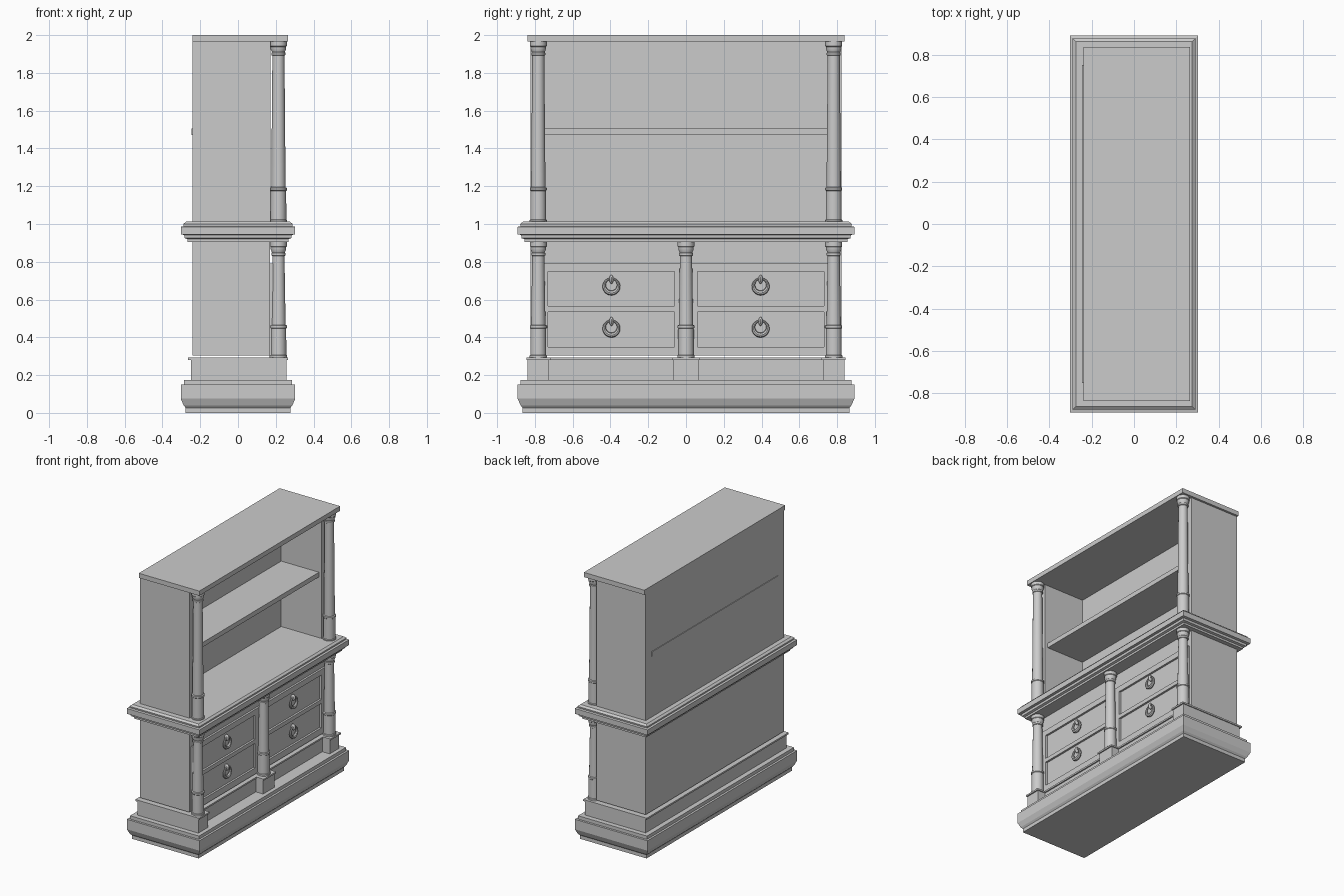
import bpy, bmesh, math
from mathutils import Matrix

if "Cube" in bpy.data.objects:
    bpy.data.objects.remove(bpy.data.objects["Cube"])


def finish(name, bm, smooth=False):
    bmesh.ops.recalc_face_normals(bm, faces=bm.faces)
    me = bpy.data.meshes.new(name)
    bm.to_mesh(me)
    bm.free()
    ob = bpy.data.objects.new(name, me)
    bpy.context.collection.objects.link(ob)
    if smooth:
        bpy.ops.object.select_all(action='DESELECT')
        ob.select_set(True)
        bpy.context.view_layer.objects.active = ob
        bpy.ops.object.shade_smooth_by_angle(angle=math.radians(35))
    return ob


def boxes(name, *specs):
    """Each spec is x0, x1, y0, y1, z0, z1."""
    bm = bmesh.new()
    for x0, x1, y0, y1, z0, z1 in specs:
        m = Matrix.Translation(((x0 + x1) / 2, (y0 + y1) / 2, (z0 + z1) / 2))
        m = m @ Matrix.Diagonal((x1 - x0, y1 - y0, z1 - z0, 1))
        bmesh.ops.create_cube(bm, size=1, matrix=m)
    return finish(name, bm)


def moulding(name, profile, hx=0.303, hy=0.891):
    """Rectangular moulding; profile is (inset, z) from bottom to top."""
    bm = bmesh.new()
    rings = []
    for d, z in profile:
        a, b = hx - d, hy - d
        rings.append([bm.verts.new((x, y, z)) for x, y in
                      ((-a, -b), (a, -b), (a, b), (-a, b))])
    for lo, hi in zip(rings, rings[1:]):
        for i in range(4):
            j = (i + 1) % 4
            bm.faces.new((lo[i], lo[j], hi[j], hi[i]))
    bm.faces.new(rings[0][::-1])
    bm.faces.new(rings[-1])
    return finish(name, bm)


def lathe(name, profile, loc, sides=24):
    """Turned part; profile is (radius, z)."""
    bm = bmesh.new()
    rings = [[bm.verts.new((loc[0] + r * math.cos(2 * math.pi * i / sides),
                            loc[1] + r * math.sin(2 * math.pi * i / sides), z))
              for i in range(sides)] for r, z in profile]
    for lo, hi in zip(rings, rings[1:]):
        for i in range(sides):
            j = (i + 1) % sides
            bm.faces.new((lo[i], lo[j], hi[j], hi[i]))
    bm.faces.new(rings[0][::-1])
    bm.faces.new(rings[-1])
    return finish(name, bm, True)


# base, waist and top mouldings
moulding("base_moulding", [(0.026, 0), (0.026, 0.027), (0.015, 0.04), (0.0, 0.075),
                           (0.0, 0.15), (0.016, 0.15), (0.016, 0.175)])
moulding("waist_moulding", [(0.036, 0.905), (0.036, 0.92), (0.02, 0.925), (0.018, 0.942),
                            (0.0, 0.945), (0.0, 0.985), (0.015, 0.988), (0.013, 1.0),
                            (0.028, 1.012)])
boxes("top_board", (-0.24, 0.264, -0.838, 0.838, 1.965, 2.0))

# plinth with projecting column blocks, and its thin cap
spans = ((-0.838, -0.725), (-0.067, 0.067), (0.725, 0.838))
boxes("plinth", (-0.25, 0.195, -0.838, 0.838, 0.175, 0.28))
boxes("plinth_cap", (-0.264, 0.205, -0.845, 0.845, 0.28, 0.292))
for i, (a, b) in enumerate(spans):
    boxes(f"column_block_{i}", (0.17, 0.257, a, b, 0.175, 0.28))
    boxes(f"column_block_cap_{i}", (0.17, 0.266, a - 0.007, b + 0.007, 0.28, 0.292))

# lower chest with recessed drawer fronts
boxes("lower_chest", (-0.24, 0.17, -0.822, 0.822, 0.303, 0.906))
stiles = ((-0.8, -0.73), (-0.061, 0.061), (0.73, 0.8))
rails = ((0.303, 0.35), (0.535, 0.565), (0.748, 0.79))
boxes("drawer_frame",
      *[(0.168, 0.185, a, b, 0.303, 0.79) for a, b in stiles],
      *[(0.168, 0.185, y0, y1, a, b) for a, b in rails
        for y0, y1 in ((-0.73, -0.061), (0.061, 0.73))])

# open upper cabinet
boxes("upper_back", (-0.24, -0.165, -0.75, 0.75, 1.012, 1.965))
for s, n in ((-1, "left"), (1, "right")):
    y0, y1 = sorted((s * 0.75, s * 0.822))
    boxes(f"upper_side_{n}", (-0.24, 0.172, y0, y1, 1.012, 1.965))
boxes("shelf", (-0.245, 0.15, -0.752, 0.752, 1.47, 1.505))


# columns
def column(name, y, z0, zr, z1):
    lathe(name, [(0.046, z0), (0.046, z0 + 0.012), (0.042, z0 + 0.015), (0.041, zr - 0.012),
                 (0.045, zr - 0.008), (0.045, zr + 0.004), (0.038, zr + 0.008),
                 (0.032, z1 - 0.075), (0.037, z1 - 0.072), (0.037, z1 - 0.06),
                 (0.034, z1 - 0.056), (0.041, z1 - 0.04), (0.041, z1 - 0.028),
                 (0.045, z1 - 0.024), (0.045, z1)], (0.214, y))


for i, y in enumerate((-0.782, 0.0, 0.782)):
    column(f"lower_column_{i}", y, 0.292, 0.458, 0.906)
    if y:
        column(f"upper_column_{i}", y, 1.008, 1.187, 1.966)


# ring pulls: crescent ring thicker at the bottom, with a teardrop hanger
def ring_pull(name, y, z, n=24, m=8):
    bm = bmesh.new()
    rings = []
    for i in range(n):
        t = 2 * math.pi * i / n
        r = 0.009 - 0.004 * math.sin(t)
        rings.append([bm.verts.new((0.188 + r * math.sin(p),
                                    y + (0.038 + r * math.cos(p)) * math.cos(t),
                                    z + (0.038 + r * math.cos(p)) * math.sin(t)))
                      for p in (2 * math.pi * k / m for k in range(m))])
    for i in range(n):
        a, b = rings[i], rings[(i + 1) % n]
        for k in range(m):
            q = (k + 1) % m
            bm.faces.new((a[k], b[k], b[q], a[q]))
    hanger = Matrix.Translation((0.184, y, z + 0.034)) @ Matrix.Diagonal((0.018, 0.011, 0.024, 1))
    bmesh.ops.create_uvsphere(bm, u_segments=12, v_segments=8, radius=1, matrix=hanger)
    finish(name, bm, True)


for i, y in enumerate((-0.395, 0.395)):
    for j, z in enumerate((0.45, 0.673)):
        ring_pull(f"ring_pull_{i}{j}", y, z)
